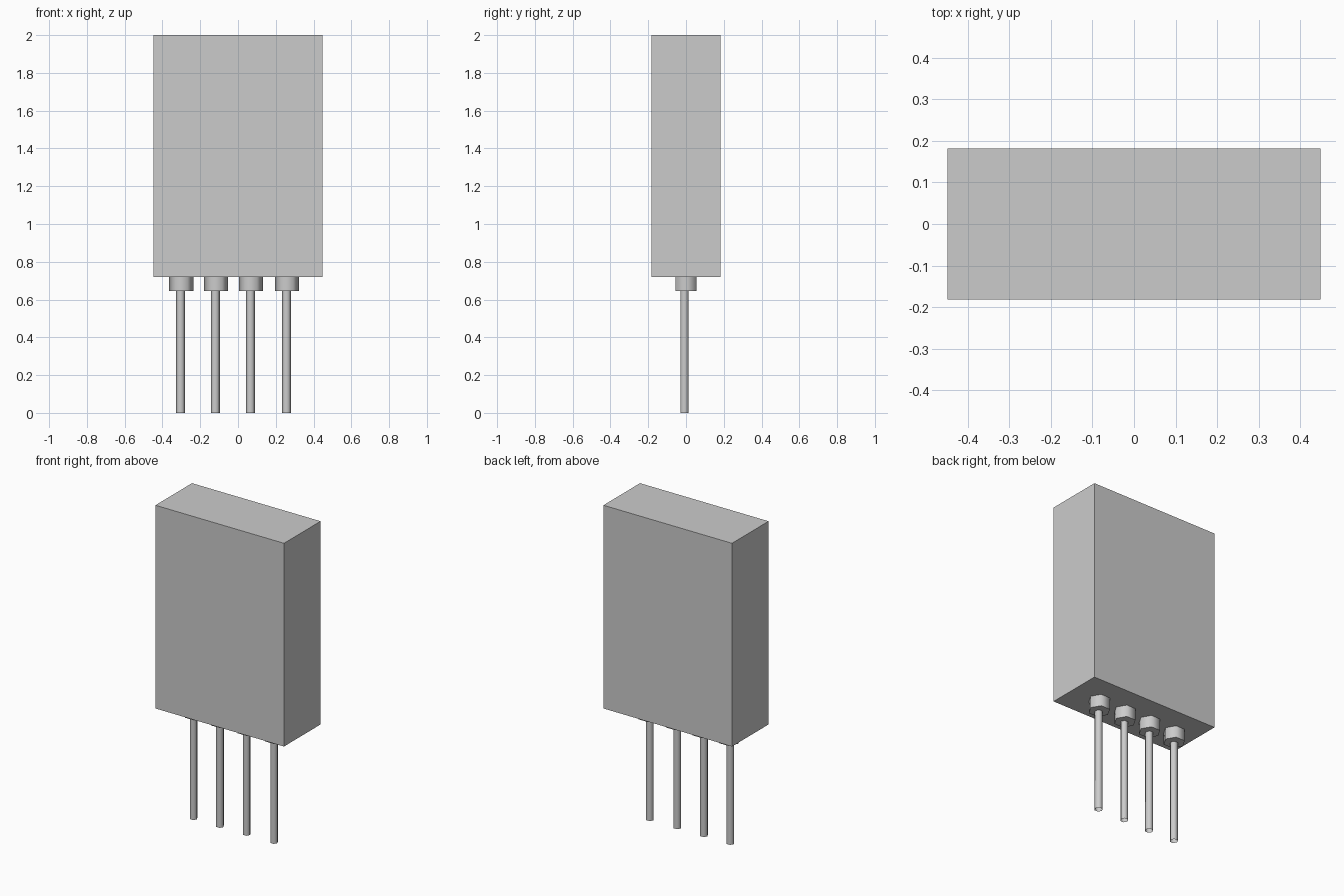
import bpy
import math

# Remove the default cube
cube = bpy.data.objects.get("Cube")
if cube:
    bpy.data.objects.remove(cube, do_unlink=True)

# Single plain grey
grey = bpy.data.materials.new("plain_grey")
grey.use_nodes = True
colour = (0.6, 0.6, 0.6, 1)
grey.diffuse_color = colour
grey.node_tree.nodes["Principled BSDF"].inputs["Base Color"].default_value = colour

BODY_BOTTOM = 0.72
COLLAR_BOTTOM = 0.645


def finish(name):
    obj = bpy.context.object
    obj.name = name
    obj.data.materials.append(grey)
    return obj


def hex_prism(name, x, y, radius, z0, z1, ends):
    """Upright six-sided prism with corners pointing along x."""
    bpy.ops.mesh.primitive_cylinder_add(
        vertices=6, radius=radius, depth=z1 - z0, end_fill_type=ends,
        location=(x, y, (z0 + z1) / 2), rotation=(0, 0, math.pi / 6))
    obj = finish(name)
    bpy.ops.object.shade_smooth_by_angle(angle=math.radians(65))
    return obj


# Rectangular body
bpy.ops.mesh.primitive_cube_add(size=1, location=(0, 0, (BODY_BOTTOM + 2) / 2))
body = finish("body")
body.scale = (0.896, 0.364, 2 - BODY_BOTTOM)

# Row of collars, each with a thin open-ended pin
for i, (collar_x, pin_x) in enumerate(
        [(-0.30, -0.304), (-0.116, -0.12), (0.068, 0.066), (0.259, 0.257)], 1):
    hex_prism(f"collar_{i}", collar_x, 0, 0.064, COLLAR_BOTTOM, BODY_BOTTOM, 'NGON')
    hex_prism(f"pin_{i}", pin_x, -0.008, 0.024, 0, COLLAR_BOTTOM, 'NOTHING')
